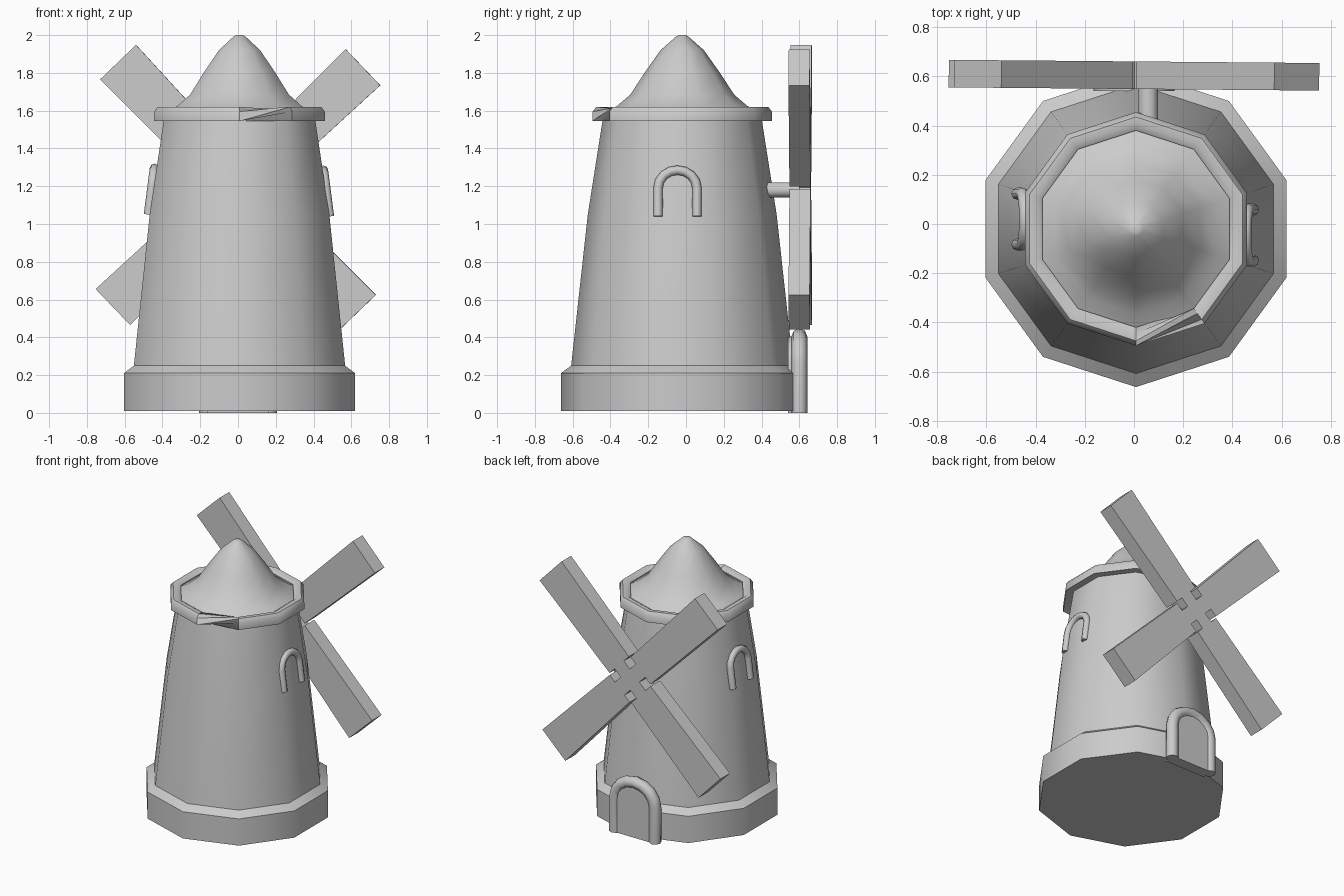
import bpy, bmesh, math
from mathutils import Vector, Matrix

if "Cube" in bpy.data.objects:
    bpy.data.objects.remove(bpy.data.objects["Cube"])

CX, CY, SIDES = 0.008, -0.02, 10


def finish(name, bm, angle=40):
    bmesh.ops.recalc_face_normals(bm, faces=bm.faces)
    me = bpy.data.meshes.new(name)
    bm.to_mesh(me)
    bm.free()
    ob = bpy.data.objects.new(name, me)
    bpy.context.collection.objects.link(ob)
    smooth(ob, angle)
    return ob


def smooth(ob, angle=40):
    bpy.ops.object.select_all(action='DESELECT')
    ob.select_set(True)
    bpy.context.view_layer.objects.active = ob
    bpy.ops.object.shade_smooth_by_angle(angle=math.radians(angle))


def ring_verts(bm, i, profile):
    a = -math.pi / 2 + 2 * math.pi * i / SIDES
    return [bm.verts.new((CX + r * math.cos(a), CY + r * math.sin(a), z)) for r, z in profile]


def lathe(name, profile):
    """Ten-sided turned solid, capped at both ends."""
    bm = bmesh.new()
    cols = [ring_verts(bm, i, profile) for i in range(SIDES)]
    for i in range(SIDES):
        a, b = cols[i], cols[(i + 1) % SIDES]
        for j in range(len(profile) - 1):
            bm.faces.new((a[j], b[j], b[j + 1], a[j + 1]))
    bm.faces.new([c[0] for c in cols])
    bm.faces.new([c[-1] for c in cols])
    return finish(name, bm)


def arch_points(half, spring, top, n=8):
    """Arch outline in a local (u, v) plane."""
    pts = [(half, 0)]
    for k in range(n + 1):
        t = math.pi * k / n
        pts.append((half * math.cos(t), spring + (top - spring) * math.sin(t)))
    return pts + [(-half, 0)]


def arch_tube(name, pts, radius):
    cu = bpy.data.curves.new(name, 'CURVE')
    cu.dimensions = '3D'
    cu.bevel_depth = radius
    cu.bevel_resolution = 2
    cu.use_fill_caps = True
    sp = cu.splines.new('POLY')
    sp.points.add(len(pts) - 1)
    for p, co in zip(sp.points, pts):
        p.co = (*co, 1)
    ob = bpy.data.objects.new(name, cu)
    bpy.context.collection.objects.link(ob)
    bpy.ops.object.select_all(action='DESELECT')
    ob.select_set(True)
    bpy.context.view_layer.objects.active = ob
    bpy.ops.object.convert(target='MESH')
    smooth(bpy.context.view_layer.objects.active, 50)


def prism(bm, outline, y0, y1, mat=Matrix()):
    """Extrude an (x, z) outline from y0 to y1."""
    f = [bm.verts.new(mat @ Vector((x, y0, z))) for x, z in outline]
    b = [bm.verts.new(mat @ Vector((x, y1, z))) for x, z in outline]
    bm.faces.new(f)
    bm.faces.new(b)
    for i in range(len(f)):
        j = (i + 1) % len(f)
        bm.faces.new((f[i], f[j], b[j], b[i]))


# Tower with plinth, and bell-shaped roof
lathe("tower", [(0.643, 0.01), (0.643, 0.21), (0.588, 0.25), (0.5, 1.05), (0.42, 1.56)])
lathe("roof", [(0.42, 1.56), (0.41, 1.59), (0.345, 1.625), (0.275, 1.685), (0.2, 1.8),
               (0.115, 1.92), (0.03, 1.995), (0.015, 2.0)])

# Eaves ring: the closing front segment is twisted
section = [(0.475, 1.545), (0.475, 1.595), (0.455, 1.62), (0.425, 1.62),
           (0.4, 1.605), (0.4, 1.575), (0.415, 1.545), (0.445, 1.545)]
bm = bmesh.new()
cols = [ring_verts(bm, i, section) for i in range(SIDES)]
n = len(section)
for i in range(SIDES):
    a, b = cols[i], cols[(i + 1) % SIDES]
    s = 2 if i == 0 else 0
    for j in range(n):
        k = (j + 1) % n
        bm.faces.new((a[j], b[(j + s) % n], b[(k + s) % n], a[k]))
finish("eaves_ring", bm)

# Door frame and panel on the back
arch_tube("door_frame", [(x, 0.6, z) for x, z in arch_points(0.165, 0.26, 0.405)], 0.042)
bm = bmesh.new()
prism(bm, arch_points(0.165, 0.26, 0.405), 0.54, 0.624)
finish("door", bm)

# Window frames, leaning with the wall
for name, side, x0, y0, z0 in (("window_right", 1, 0.484, -0.045, 1.04),
                               ("window_left", -1, -0.474, 0.02, 1.05)):
    arch_tube(name, [(x0 - side * 0.13 * v, y0 + u, z0 + v)
                     for u, v in arch_points(0.103, 0.15, 0.245)], 0.025)

# Four sails on narrow arms
bm = bmesh.new()
base = Matrix.Translation((0.0, 0.605, 1.195)) @ Matrix.Rotation(math.radians(-0.5), 4, 'Z')
for k in range(4):
    m = base @ Matrix.Rotation(math.radians(-43.8 + 90 * k), 4, 'Y')
    prism(bm, [(0.055, -0.055), (0.125, -0.055), (0.125, -0.115), (0.917, -0.132),
               (0.917, 0.132), (0.125, 0.115), (0.125, 0.055), (0.055, 0.055)], -0.056, 0.056, m)
prism(bm, [(-0.055, -0.055), (0.055, -0.055), (0.055, 0.055), (-0.055, 0.055)], -0.056, 0.056,
      base @ Matrix.Rotation(math.radians(-43.8), 4, 'Y'))
finish("sails", bm, 20)

# Axle
bm = bmesh.new()
prism(bm, [(0.058 + 0.042 * math.cos(math.pi * (k + .5) / 4), 1.18 + 0.042 * math.sin(math.pi * (k + .5) / 4))
           for k in range(8)], 0.41, 0.6)
finish("axle", bm, 50)
